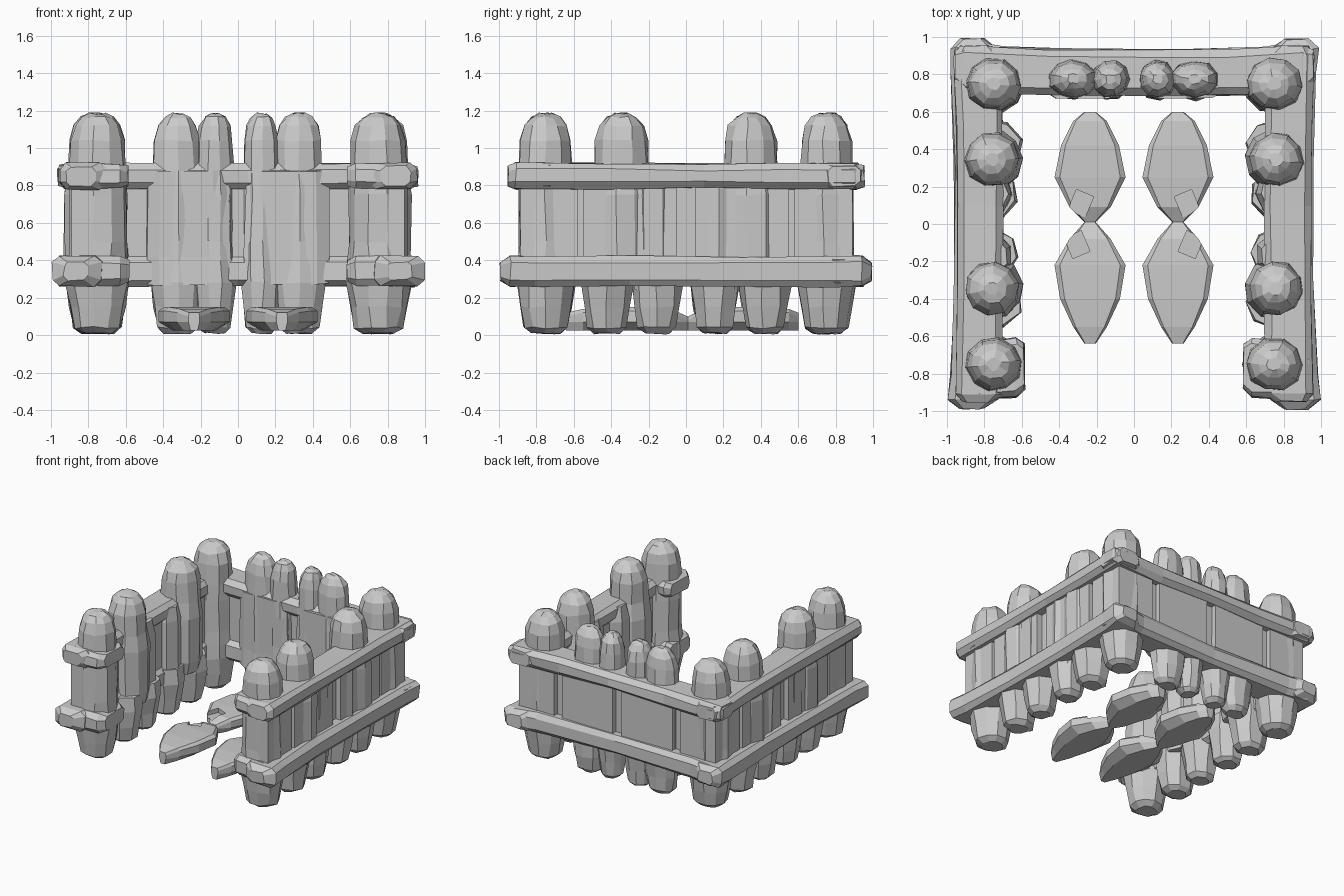
import bpy, bmesh, math, random
from mathutils import Vector

if "Cube" in bpy.data.objects:
    bpy.data.objects.remove(bpy.data.objects["Cube"])

random.seed(4)


def loft(name, rings, jitter=0.0):
    """Skin a list of equal-length point rings and cap both ends."""
    bm = bmesh.new()
    loops = [[bm.verts.new(Vector(p) + Vector([random.uniform(-jitter, jitter) for _ in range(3)]))
              for p in ring] for ring in rings]
    n = len(loops[0])
    for a, b in zip(loops, loops[1:]):
        for i in range(n):
            j = (i + 1) % n
            bm.faces.new((a[i], a[j], b[j], b[i]))
    bm.faces.new(loops[0][::-1])
    bm.faces.new(loops[-1])
    bmesh.ops.recalc_face_normals(bm, faces=bm.faces)
    me = bpy.data.meshes.new(name)
    bm.to_mesh(me)
    bm.free()
    ob = bpy.data.objects.new(name, me)
    bpy.context.collection.objects.link(ob)
    return ob


def log(name, x, y, rx, ry, profile, sides=10):
    """Upright log; profile holds (z, scale) pairs."""
    spin = random.random()
    rings = [[(x + rx * s * math.cos(2 * math.pi * (i + spin) / sides),
               y + ry * s * math.sin(2 * math.pi * (i + spin) / sides), z)
              for i in range(sides)] for z, s in profile]
    return loft(name, rings, 0.006)


def beam(name, stations, axis, z0, z1, jitter=0.006):
    """Chamfered rail; stations hold (position, inner, outer, height scale)."""
    rings = []
    for t, a, b, s in stations:
        zc, h, c = (z0 + z1) / 2, (z1 - z0) / 2 * s, 0.035 * s
        sec = [(a, zc - h + c), (a + c, zc - h), (b - c, zc - h), (b, zc - h + c),
               (b, zc + h - c), (b - c, zc + h), (a + c, zc + h), (a, zc + h - c)]
        rings.append([(u, t, z) if axis == 'y' else (t, u, z) for u, z in sec])
    return loft(name, rings, jitter)


def box(name, x0, x1, y0, y1, z0, z1):
    return loft(name, [[(x0, y0, z), (x1, y0, z), (x1, y1, z), (x0, y1, z)] for z in (z0, z1)])


# Profiles: full domed log, short foot, blunt filler log
FOOT = [(0.01, 0.55), (0.04, 0.85), (0.15, 1.0), (0.28, 1.15), (0.40, 1.08)]
DOME = [(0.88, 1.02), (1.04, 0.97), (1.12, 0.82), (1.165, 0.55), (1.185, 0.25)]
POST = FOOT + [(0.5, 1.05), (0.75, 1.05)] + DOME
BODY = [(0.24, 0.85), (0.40, 1.0), (0.78, 1.0), (0.89, 0.8)]

for sx, side in ((-1, "left"), (1, "right")):
    # Side wall logs
    log(f"{side}_front_post", sx * 0.75, -0.75, 0.15, 0.14, POST)
    log(f"{side}_rear_corner_post", sx * 0.75, 0.75, 0.15, 0.14, POST)
    for sy, end in ((-1, "front"), (1, "rear")):
        log(f"{side}_{end}_middle_post", sx * 0.76, sy * 0.345, 0.145, 0.145,
            [(0.3, 1.0), (0.4, 1.15), (0.75, 1.15)] + DOME)
        log(f"{side}_{end}_outer_foot", sx * 0.76, sy * 0.42, 0.145, 0.125, FOOT, 8)
        log(f"{side}_{end}_inner_foot", sx * 0.77, sy * 0.155, 0.13, 0.12, FOOT, 8)
        log(f"{side}_{end}_filler_log", sx * 0.78, sy * 0.17, 0.13, 0.13, BODY, 8)
        # Flat outer panels
        box(f"{side}_{end}_wide_panel", sx * 0.74, sx * 0.895, sy * 0.05, sy * 0.55, 0.30, 0.86)
        box(f"{side}_{end}_corner_panel", sx * 0.74, sx * 0.89, sy * 0.58, sy * 0.885, 0.30, 0.86)
    box(f"{side}_core_wall", sx * 0.73, sx * 0.85, -0.75, 0.8, 0.30, 0.86)

    # Side rails, with flared ends on the lower one
    up = [(-0.95, 0.76, 0.92, 0.75), (-0.91, 0.70, 0.955, 1), (-0.4, 0.70, 0.95, 1),
          (0.1, 0.70, 0.945, 0.92), (0.5, 0.70, 0.95, 0.98), (0.9, 0.70, 0.965, 1), (0.95, 0.76, 0.93, 0.8)]
    low = [(-0.99, 0.80, 0.93, 0.6), (-0.94, 0.73, 0.995, 1), (-0.8, 0.71, 0.98, 1), (-0.3, 0.70, 0.96, 0.95),
           (0.3, 0.70, 0.96, 0.95), (0.8, 0.71, 0.975, 1), (0.94, 0.74, 0.985, 1), (0.99, 0.80, 0.93, 0.6)]
    for label, st, z0, z1 in (("upper", up, 0.78, 0.92), ("lower", low, 0.26, 0.425)):
        beam(f"{side}_{label}_rail", [(t, sx * a, sx * b, s) if sx > 0 else (t, -b, -a, s)
                                      for t, a, b, s in st], 'y', z0, z1)
        # Rail end wrapping the front post
        beam(f"{side}_{label}_rail_end", [(sx * 0.585, -0.88, -0.64, 0.75), (sx * 0.63, -0.925, -0.61, 0.95),
                                          (sx * 0.85, -0.94, -0.64, 1), (sx * 0.93, -0.92, -0.7, 0.8)], 'x', z0, z1)

    # Back wall logs
    log(f"back_{side}_large_post", sx * 0.325, 0.775, 0.13, 0.10, POST)
    log(f"back_{side}_small_post", sx * 0.125, 0.775, 0.10, 0.10, POST)
    loft(f"back_{side}_log_body", [[(sx * x, y, z) for x, y in
         ((k, 0.70), (k + 0.08, 0.675), (0.42, 0.675), (0.50 - k / 3, 0.71), (0.50, 0.85), (k, 0.85))]
         for z, k in ((0.27, 0.05), (0.42, 0.035), (0.88, 0.05))], 0.006)
    box(f"back_{side}_outer_panel", sx * 0.04, sx * 0.50, 0.74, 0.89, 0.30, 0.86)
    box(f"back_{side}_corner_panel", sx * 0.57, sx * 0.89, 0.74, 0.89, 0.30, 0.86)

    # Leaf-shaped ground slabs: (y, half width, top z)
    leaf = [(-0.64, 0.03, 0.12), (-0.55, 0.09, 0.14), (-0.40, 0.16, 0.15), (-0.22, 0.19, 0.15),
            (-0.08, 0.11, 0.14), (0.01, 0.03, 0.10), (0.09, 0.11, 0.14), (0.25, 0.19, 0.15),
            (0.42, 0.155, 0.15), (0.55, 0.09, 0.14), (0.60, 0.03, 0.12)]
    cx = sx * 0.235
    slab = loft(f"{side}_ground_slab", [[(cx - w * 0.6, y, 0.025), (cx + w * 0.6, y, 0.025),
                (cx + w, y, 0.07), (cx + w, y, t - 0.02), (cx + w * 0.85, y, t),
                (cx - w * 0.85, y, t), (cx - w, y, t - 0.02), (cx - w, y, 0.07)] for y, w, t in leaf])
    # Shallow dents in the slabs
    for dx, dy, turn in ((0.05, 0.11, 0.4), (0.07, -0.11, -0.4)):
        cut = box("dent_cutter", -0.05, 0.05, -0.06, 0.06, 0.11, 0.25)
        cut.location = (sx * (0.235 + dx), dy, 0)
        cut.rotation_euler.z = sx * turn
        cut.hide_render = True
        cut.hide_viewport = True
        mod = slab.modifiers.new("dent", 'BOOLEAN')
        mod.operation, mod.object, mod.solver = 'DIFFERENCE', cut, 'EXACT'

# Back core wall and rails
box("back_core_wall", -0.8, 0.8, 0.735, 0.85, 0.30, 0.86)
beam("back_upper_rail", [(-0.96, 0.76, 0.93, 0.8), (-0.9, 0.70, 0.955, 1), (-0.45, 0.69, 0.935, 1),
                         (0.05, 0.69, 0.93, 0.94), (0.5, 0.69, 0.93, 1), (0.9, 0.70, 0.95, 1),
                         (0.96, 0.76, 0.93, 0.8)], 'x', 0.78, 0.92)
beam("back_lower_rail", [(-0.96, 0.76, 0.94, 0.8), (-0.88, 0.71, 0.98, 1), (-0.7, 0.70, 0.95, 1),
                         (0.0, 0.70, 0.93, 0.95), (0.7, 0.70, 0.95, 1), (0.88, 0.71, 0.98, 1),
                         (0.96, 0.76, 0.94, 0.8)], 'x', 0.26, 0.425)
